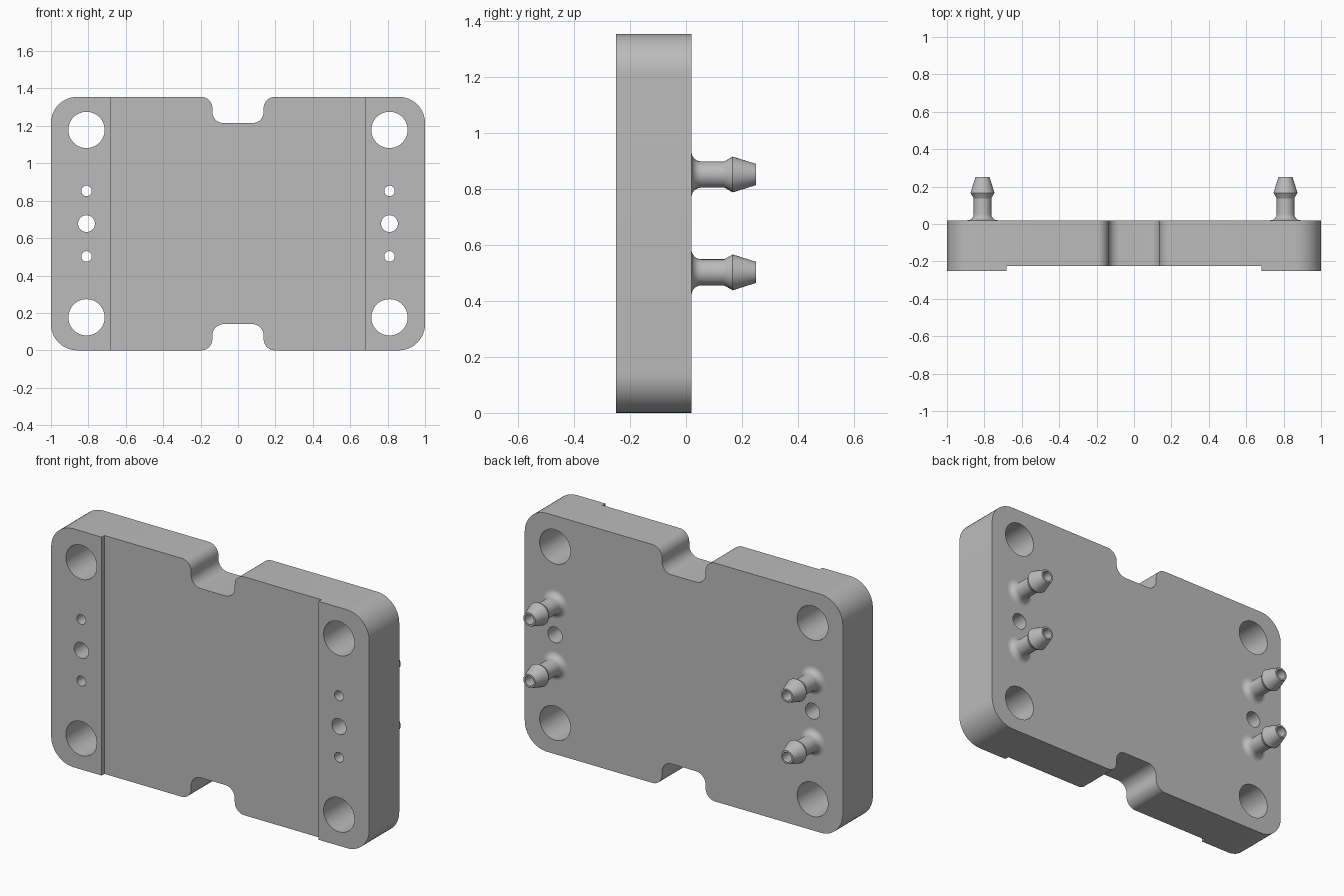
import bpy, bmesh
from math import cos, sin, pi, radians
from mathutils import Vector, Matrix

if "Cube" in bpy.data.objects:
    bpy.data.objects.remove(bpy.data.objects["Cube"])

FRONT, BACK, HEIGHT = -0.25, 0.02, 1.355
MID = HEIGHT / 2
HOLE_X, BARB_DZ = 0.81, 0.175
BORE = 0.028

grey = bpy.data.materials.new("plain grey")
grey.use_nodes = True
colour = (0.5, 0.5, 0.5, 1)
grey.diffuse_color = colour
grey.node_tree.nodes["Principled BSDF"].inputs["Base Color"].default_value = colour


def circle(x, z, r, n=48):
    return [(x + r * cos(2 * pi * i / n), z + r * sin(2 * pi * i / n)) for i in range(n)]


def rounded(corners, steps=12):
    """Round the right-angled corners (x, z, radius) of an outline."""
    out = []
    for i, (x, z, r) in enumerate(corners):
        p = Vector((x, z))
        a = (Vector(corners[i - 1][:2]) - p).normalized() * r
        b = (Vector(corners[(i + 1) % len(corners)][:2]) - p).normalized() * r
        for k in range(steps + 1):
            t = k / steps * pi / 2
            out.append(p + a * (1 - sin(t)) + b * (1 - cos(t)))
    return out


def smooth(obj):
    bpy.ops.object.select_all(action="DESELECT")
    obj.select_set(True)
    bpy.context.view_layer.objects.active = obj
    bpy.ops.object.shade_smooth_by_angle(angle=radians(25))


def add_mesh(name, bm):
    mesh = bpy.data.meshes.new(name)
    bm.to_mesh(mesh)
    bm.free()
    mesh.materials.append(grey)
    obj = bpy.data.objects.new(name, mesh)
    bpy.context.collection.objects.link(obj)
    return obj


# Plate outline: rounded corners with a notch in the top and bottom edges
R, NW, ND, NR = 0.14, 0.137, 0.14, 0.06
bottom = [(-1, 0, R), (-NW, 0, NR), (-NW, ND, NR), (NW, ND, NR), (NW, 0, NR), (1, 0, R)]
top = [(-x, HEIGHT - z, r) for x, z, r in bottom]
loops = [rounded(bottom + top)]

# Mounting holes, centre holes and barb bores on both sides
for x in (-HOLE_X, HOLE_X):
    loops.append(circle(x, MID, 0.045))
    for s in (-1, 1):
        loops.append(circle(x, MID + s * 0.501, 0.097))
        loops.append(circle(x, MID + s * BARB_DZ, BORE, 32))

curve = bpy.data.curves.new("plate_outline", "CURVE")
curve.dimensions = "2D"
curve.fill_mode = "BOTH"
curve.extrude = (BACK - FRONT) / 2
for loop in loops:
    spline = curve.splines.new("POLY")
    spline.points.add(len(loop) - 1)
    for point, (x, z) in zip(spline.points, loop):
        point.co = (x, z, 0, 1)
    spline.use_cyclic_u = True
outline = bpy.data.objects.new("plate_outline", curve)
bpy.context.collection.objects.link(outline)
bpy.context.view_layer.update()
bm = bmesh.new()
bm.from_mesh(outline.to_mesh())
outline.to_mesh_clear()
bpy.data.objects.remove(outline)
bmesh.ops.remove_doubles(bm, verts=bm.verts, dist=0.0001)
bmesh.ops.rotate(bm, verts=bm.verts, matrix=Matrix.Rotation(pi / 2, 3, "X"))
bmesh.ops.translate(bm, verts=bm.verts, vec=(0, (FRONT + BACK) / 2, 0))
bmesh.ops.recalc_face_normals(bm, faces=bm.faces)
plate = add_mesh("plate", bm)

# Shallow recess across the middle of the front
bm = bmesh.new()
bmesh.ops.create_cube(bm, size=1)
bmesh.ops.scale(bm, verts=bm.verts, vec=(1.364, 0.1, 2))
bmesh.ops.translate(bm, verts=bm.verts, vec=(0, FRONT + 0.025 - 0.05, MID))
cutter = add_mesh("recess_cutter", bm)
cutter.hide_render = True
cutter.display_type = "WIRE"
mod = plate.modifiers.new("recess", "BOOLEAN")
mod.operation = "DIFFERENCE"
mod.solver = "EXACT"
mod.object = cutter
bpy.context.view_layer.objects.active = plate
bpy.ops.object.modifier_apply(modifier=mod.name)
bpy.data.objects.remove(cutter)
smooth(plate)

# Hose barbs: flared foot, neck, tapered barb and hollow bore, lathed about y
NECK, FLARE = 0.047, 0.034
profile = [(NECK + FLARE * (1 - sin(k * pi / 16)), BACK + FLARE * (1 - cos(k * pi / 16)))
           for k in range(9)]
profile += [(NECK, 0.137), (0.064, 0.167), (0.038, 0.25), (BORE, 0.25), (BORE, BACK)]


def barb(name, x, z):
    bm = bmesh.new()
    verts = [bm.verts.new((r, y, 0)) for r, y in profile]
    edges = [bm.edges.new(pair) for pair in zip(verts, verts[1:])]
    bmesh.ops.spin(bm, geom=verts + edges, cent=(0, 0, 0), axis=(0, 1, 0),
                   angle=2 * pi, steps=32, use_merge=True)
    bmesh.ops.remove_doubles(bm, verts=bm.verts, dist=0.0001)
    bmesh.ops.recalc_face_normals(bm, faces=bm.faces)
    # The tip ring must face backwards
    tip = max(bm.faces, key=lambda f: f.calc_center_median().y)
    if tip.normal.y < 0:
        bmesh.ops.reverse_faces(bm, faces=bm.faces)
    bmesh.ops.translate(bm, verts=bm.verts, vec=(x, 0, z))
    smooth(add_mesh(name, bm))


for side, x in (("right", -HOLE_X), ("left", HOLE_X)):
    for level, s in (("lower", -1), ("upper", 1)):
        barb(f"{side}_{level}_barb", x, MID + s * BARB_DZ)
